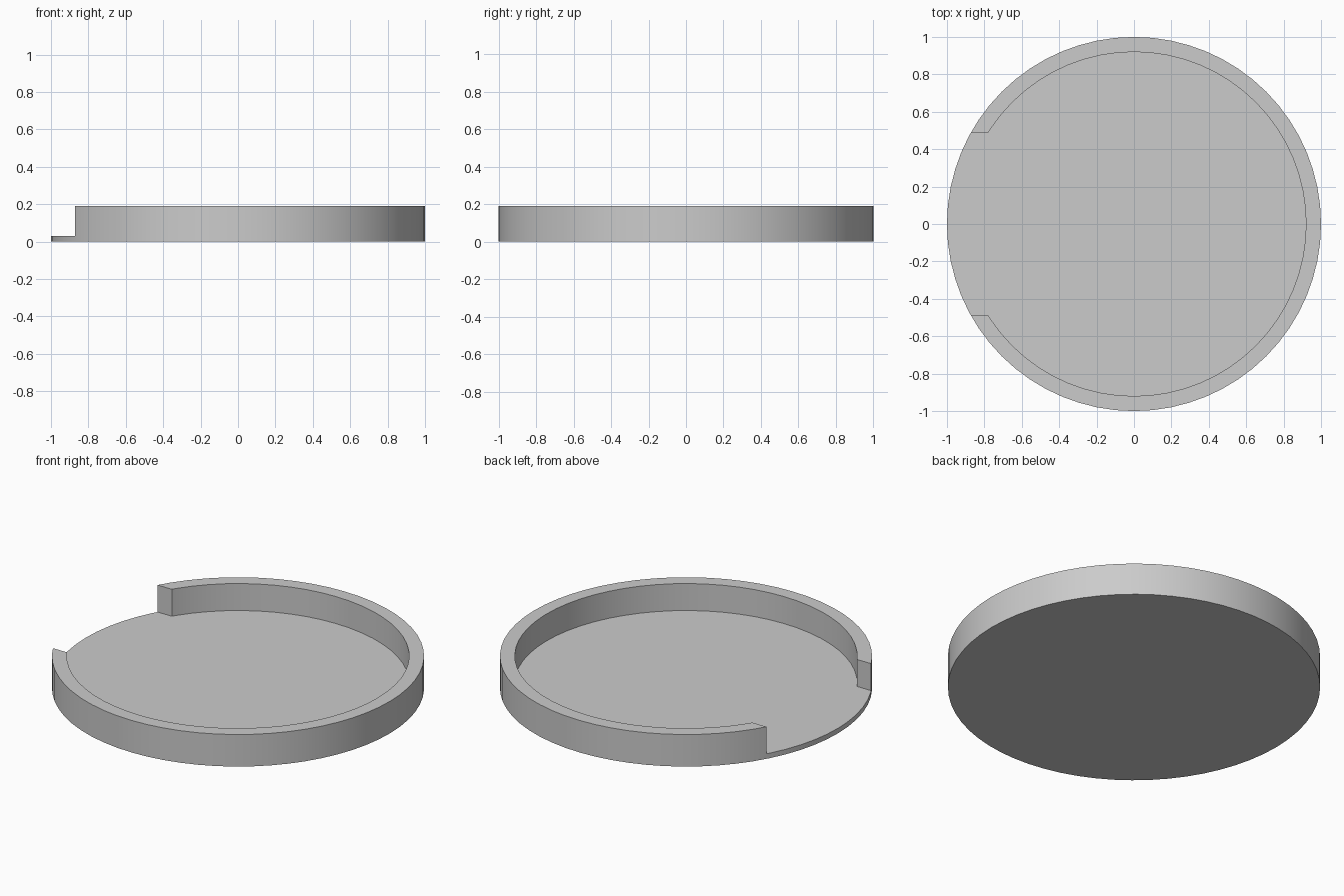
import bpy
import math

SEGMENTS = 64
RADIUS, INNER_RADIUS = 1.0, 0.92
HEIGHT, FLOOR = 0.19, 0.03
GAP_WIDTH = 0.98

default = bpy.data.objects.get("Cube")
if default:
    bpy.data.objects.remove(default, do_unlink=True)

# Plain grey material
grey = bpy.data.materials.new("plain_grey")
grey.use_nodes = True
colour = (0.6, 0.6, 0.6, 1)
grey.diffuse_color = colour
grey.node_tree.nodes["Principled BSDF"].inputs["Base Color"].default_value = colour


def disc(name, radius, bottom, top):
    bpy.ops.mesh.primitive_cylinder_add(
        vertices=SEGMENTS, radius=radius, depth=top - bottom,
        location=(0, 0, (top + bottom) / 2))
    obj = bpy.context.object
    obj.name = name
    obj.data.materials.append(grey)
    return obj


def cut(target, cutter):
    mod = target.modifiers.new("cut", 'BOOLEAN')
    mod.operation = 'DIFFERENCE'
    mod.solver = 'EXACT'
    mod.object = cutter
    bpy.context.view_layer.objects.active = target
    bpy.ops.object.modifier_apply(modifier=mod.name)
    bpy.data.objects.remove(cutter, do_unlink=True)


# Round tray body
tray = disc("round_tray", RADIUS, 0, HEIGHT)

# Hollow inside, leaving floor and rim
cut(tray, disc("hollow_cutter", INNER_RADIUS, FLOOR, HEIGHT + 1))

# Opening through the rim on the right side
bpy.ops.mesh.primitive_cube_add(size=1, location=(-1, 0, FLOOR + 0.5))
opening = bpy.context.object
opening.name = "opening_cutter"
opening.scale = (1, GAP_WIDTH, 1)
opening.data.materials.append(grey)
cut(tray, opening)

# Smooth round walls with crisp edges
bpy.ops.object.select_all(action='DESELECT')
tray.select_set(True)
bpy.context.view_layer.objects.active = tray
bpy.ops.object.shade_smooth_by_angle(angle=math.radians(30))
